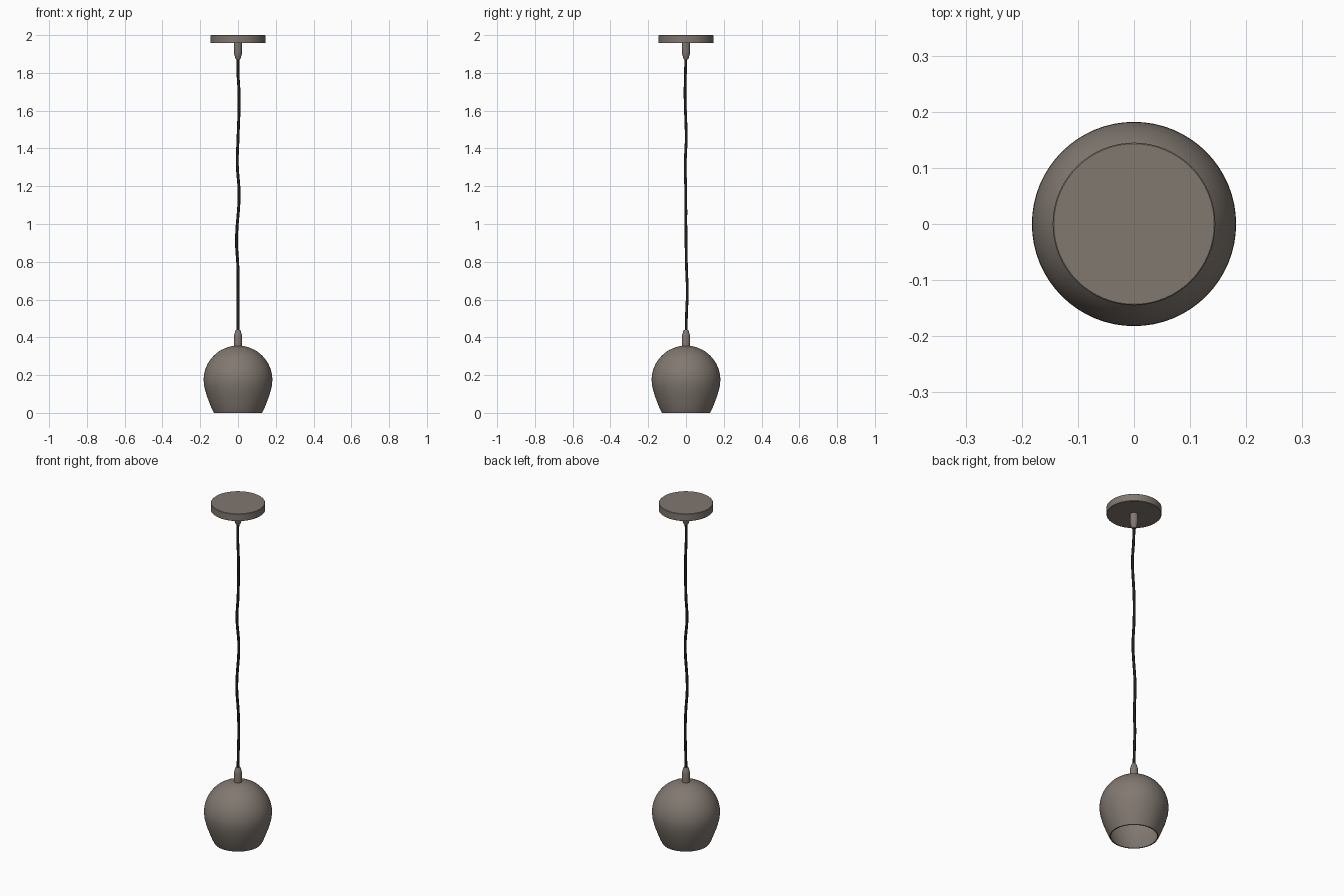
import bpy, bmesh
from math import sin, cos, radians, tau

cube = bpy.data.objects.get("Cube")
if cube:
    bpy.data.objects.remove(cube, do_unlink=True)


def material(name, colour):
    m = bpy.data.materials.new(name)
    m.use_nodes = True
    m.diffuse_color = (*colour, 1)
    m.node_tree.nodes["Principled BSDF"].inputs["Base Color"].default_value = (*colour, 1)
    return m


metal = material("warm grey metal", (0.22, 0.188, 0.163))
black = material("black cord", (0.014, 0.014, 0.012))


def lathe(name, profile, mat, steps=64):
    """Turn a list of (radius, height) points around the z axis."""
    bm = bmesh.new()
    verts = [bm.verts.new((r, 0, z)) for r, z in profile]
    edges = [bm.edges.new(pair) for pair in zip(verts, verts[1:])]
    bmesh.ops.spin(bm, geom=verts + edges, cent=(0, 0, 0), axis=(0, 0, 1),
                   angle=tau, steps=steps)
    bmesh.ops.remove_doubles(bm, verts=bm.verts, dist=0.0001)
    bmesh.ops.recalc_face_normals(bm, faces=bm.faces)
    mesh = bpy.data.meshes.new(name)
    bm.to_mesh(mesh)
    bm.free()
    mesh.materials.append(mat)
    mesh.shade_smooth()
    mesh.set_sharp_from_angle(angle=radians(35))
    obj = bpy.data.objects.new(name, mesh)
    bpy.context.collection.objects.link(obj)
    return obj


# Shade: round dome narrowing to an open mouth, with a thin inner wall
R, MID, WALL = 0.182, 0.174, 0.006
mouth = [(0.128, 0), (0.139, 0.022), (0.150, 0.05), (0.167, 0.095), (0.1795, 0.143)]
arc = [radians(90 * i / 16) for i in range(17)]
outer = mouth + [(R * cos(a), MID + R * sin(a)) for a in arc]
inner = [(r - WALL, z) for r, z in mouth]
inner += [((R - WALL) * cos(a), MID + (R - WALL) * sin(a)) for a in arc]
lathe("shade", inner[::-1] + outer, metal)

# Ceiling canopy
lathe("ceiling_canopy", [(0, 1.957), (0.143, 1.957), (0.145, 1.959),
                         (0.145, 1.998), (0.143, 2), (0, 2)], metal)

# Cord grips: a straight collar tapering towards the cord
grip = [(0, 0), (0.022, 0), (0.022, 0.05), (0.020, 0.062),
        (0.014, 0.083), (0.011, 0.088), (0, 0.088)]
lathe("lower_cord_grip", [(r, 0.352 + z) for r, z in grip], metal, 32)
lathe("upper_cord_grip", [(r, 1.96 - z) for r, z in grip], metal, 32)

# Hanging cord with a slight natural waver
path = [(0, 0, 0.42), (0, 0.003, 0.53), (0, 0.007, 0.64), (0, 0.003, 0.76),
        (-0.008, 0, 0.91), (0.006, -0.001, 1.16), (-0.004, -0.004, 1.32),
        (0, 0.001, 1.45), (0.006, -0.005, 1.68), (0, -0.003, 1.8), (0, 0, 1.89)]
curve = bpy.data.curves.new("cord", "CURVE")
curve.dimensions = "3D"
curve.bevel_depth = 0.0075
curve.bevel_resolution = 3
curve.resolution_u = 6
curve.use_fill_caps = True
spline = curve.splines.new("BEZIER")
spline.bezier_points.add(len(path) - 1)
for point, co in zip(spline.bezier_points, path):
    point.co = co
    point.handle_left_type = point.handle_right_type = "AUTO"
curve.materials.append(black)
cord = bpy.data.objects.new("cord", curve)
bpy.context.collection.objects.link(cord)
